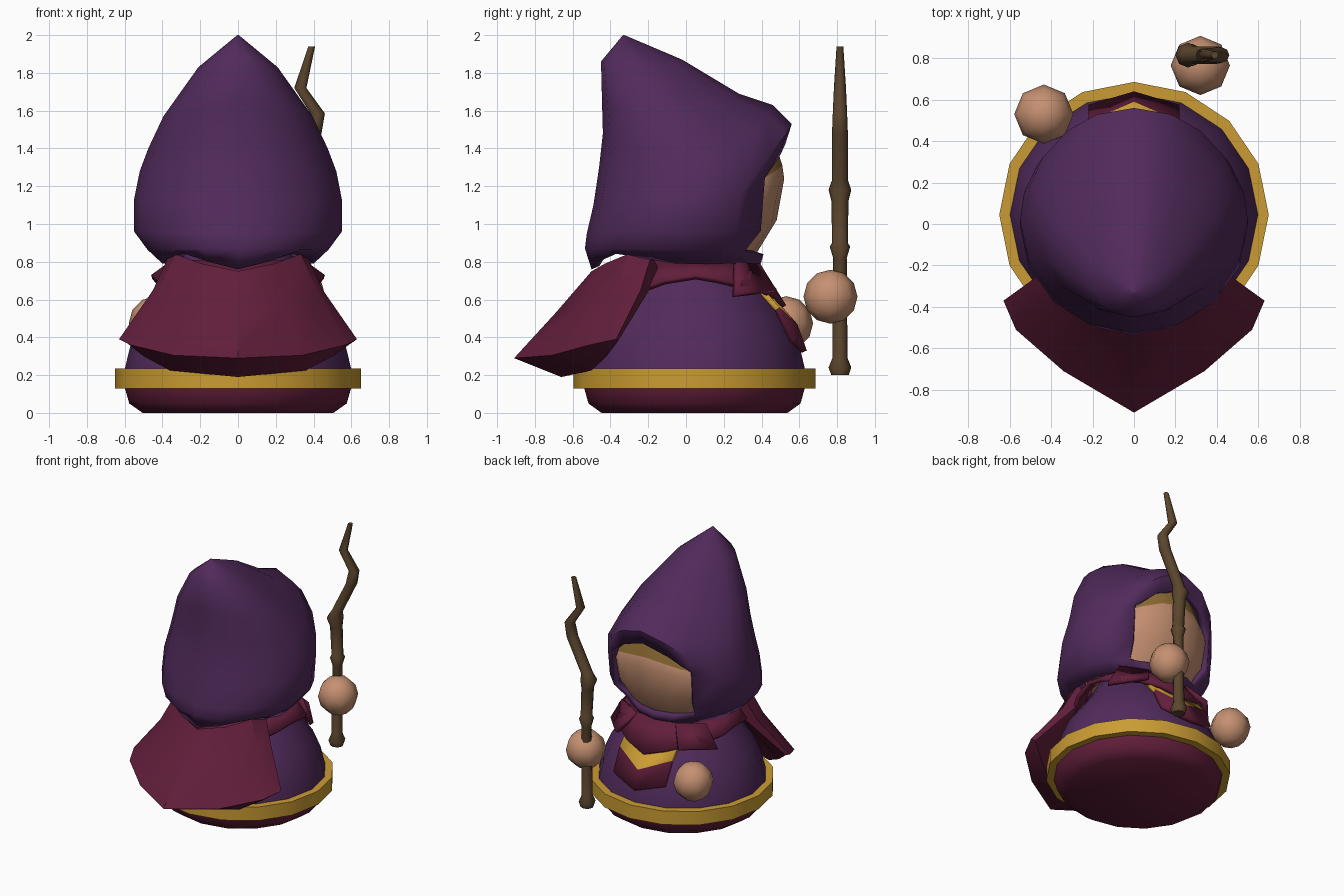
import bpy, bmesh, math
from mathutils import Vector

if "Cube" in bpy.data.objects:
    bpy.data.objects.remove(bpy.data.objects["Cube"], do_unlink=True)


def material(name, rgb):
    m = bpy.data.materials.new(name)
    m.use_nodes = True
    m.diffuse_color = (*rgb, 1)
    b = m.node_tree.nodes["Principled BSDF"]
    b.inputs["Base Color"].default_value = (*rgb, 1)
    b.inputs["Roughness"].default_value = 0.9
    return m


PURPLE = material("purple cloth", (0.084, 0.024, 0.107))
MAROON = material("maroon cloth", (0.122, 0.013, 0.044))
GOLD = material("gold trim", (0.59, 0.33, 0.033))
BROWN = material("brown gold", (0.27, 0.15, 0.035))
SKIN = material("skin", (0.56, 0.28, 0.165))
WOOD = material("dark wood", (0.105, 0.06, 0.027))


def finish(name, bm, mats, angle=40):
    me = bpy.data.meshes.new(name)
    bm.to_mesh(me)
    bm.free()
    ob = bpy.data.objects.new(name, me)
    bpy.context.collection.objects.link(ob)
    for m in mats:
        me.materials.append(m)
    bpy.ops.object.select_all(action="DESELECT")
    ob.select_set(True)
    bpy.context.view_layer.objects.active = ob
    bpy.ops.object.shade_smooth_by_angle(angle=math.radians(angle))
    return ob


def loft(rings, caps=(False, False), closed=False, wrap=True, skip=None, mat=None):
    """Skin rings of points, listed from the top down; skip and mat are face rules."""
    bm = bmesh.new()
    vs = [[bm.verts.new(p) for p in r] for r in rings]
    n = len(rings[0])
    for i in range(len(rings) if closed else len(rings) - 1):
        a, b = vs[i], vs[(i + 1) % len(vs)]
        for j in range(n if wrap else n - 1):
            if skip and skip(i, j):
                continue
            k = (j + 1) % n
            f = bm.faces.new((a[j], a[k], b[k], b[j]))
            f.material_index = mat(i, j) if mat else 0
    if caps[0]:
        bm.faces.new(vs[0][::-1])
    if caps[1]:
        bm.faces.new(vs[-1])
    return bm


def circle(r, z, n=16, c=(0, 0.045), sx=1.0, sy=1.0):
    return [(c[0] + sx * r * math.sin(2 * math.pi * j / n),
             c[1] + sy * r * math.cos(2 * math.pi * j / n), z) for j in range(n)]


# Angles round the head, closer together at the face opening
HALF = [0, 20, 38, 58, 75, 90, 112, 135, 157, 180]
ANGLES = [math.radians(a) for a in HALF + [360 - a for a in HALF[-2:0:-1]]]
N = len(ANGLES)


def oval(w, yb, yf, zs, zf, zb, lift=0.0):
    """Ring of half width w from yb to yf, with its own height at side, face and back.
    lift raises the back diagonals."""
    pts, yc, ry = [], (yb + yf) / 2, (yf - yb) / 2
    for a in ANGLES:
        c = math.cos(a)
        z = zs + ((zf if c > 0 else zb) - zs) * c ** 4
        if c < 0:
            z += lift * math.sin(2 * a) ** 2
        pts.append((w * math.sin(a), yc + ry * c, z))
    return pts


# Robe: purple above the belt, maroon hem below
profile = [(0.28, 0.84), (0.36, 0.70), (0.42, 0.62), (0.505, 0.50), (0.56, 0.37),
           (0.592, 0.24), (0.598, 0.15), (0.57, 0.05), (0.50, 0.0)]
robe = finish("robe", loft([circle(r, z, sx=1.01, sy=0.985) for r, z in profile], (True, True),
                           mat=lambda i, j: 1 if i >= 6 else 0), [PURPLE, MAROON], 50)
robe.data.polygons[-1].material_index = 1

# Belt hoop
finish("belt", loft([circle(r, z, sy=0.985) for r, z in
                     [(0.57, 0.235), (0.65, 0.235), (0.65, 0.13), (0.57, 0.13)]], closed=True),
       [GOLD], 30)

# Pointed hood with a face opening
hood_rings = [
    [(0.004 * math.sin(a), -0.33 + 0.004 * math.cos(a), 2.0) for a in ANGLES],
    oval(0.21, -0.45, -0.02, 1.83, 1.87, 1.86),
    oval(0.395, -0.445, 0.28, 1.57, 1.69, 1.66),
    oval(0.475, -0.44, 0.46, 1.40, 1.63, 1.48),
    oval(0.52, -0.46, 0.56, 1.28, 1.53, 1.30),
    oval(0.55, -0.49, 0.525, 1.13, 1.42, 1.10),
    oval(0.55, -0.525, 0.505, 0.96, 0.97, 0.95),
    oval(0.48, -0.535, 0.41, 0.865, 0.84, 0.87),
    oval(0.40, -0.50, 0.39, 0.79, 0.77, 0.76, 0.06),
]
hood = finish("hood", loft(hood_rings, (True, False),
                           skip=lambda i, j: i in (5, 6) and j in (0, 1, N - 1, N - 2)),
              [PURPLE], 55)
rim = hood.modifiers.new("rim", "SOLIDIFY")
rim.thickness = 0.045
rim.offset = -1

# Head with a brown-gold band across the brow
head_rings = [
    oval(0.30, -0.20, 0.46, 1.45, 1.47, 1.45),
    oval(0.43, -0.30, 0.51, 1.21, 1.31, 1.22),
    oval(0.46, -0.30, 0.52, 1.16, 1.24, 1.16),
    oval(0.46, -0.30, 0.48, 1.02, 1.02, 1.02),
    oval(0.38, -0.30, 0.37, 0.84, 0.84, 0.84),
]
finish("head", loft(head_rings, (True, True), mat=lambda i, j: 1 if i == 0 else 0), [SKIN, BROWN])

# Collar with a pointed front
hem = [(0.48, 0.57), (0.47, 0.62), (0.46, 0.655), (0.46, 0.68), (0.47, 0.71),
       (0.46, 0.73), (0.46, 0.70), (0.47, 0.64), (0.47, 0.62), (0.47, 0.62)]
hem += hem[-2:0:-1]
top = [(0.35 * math.sin(a), 0.03 + 0.35 * math.cos(a), 0.81) for a in ANGLES]
low = [(r * math.sin(a), 0.05 + r * math.cos(a), z) for (r, z), a in zip(hem, ANGLES)]
collar = finish("collar", loft([top, low]), [MAROON], 25)
edge = collar.modifiers.new("thickness", "SOLIDIFY")
edge.thickness = 0.03

# Flat lapels folded over the collar on both sides
for name, s in [("left_lapel", 1), ("right_lapel", -1)]:
    quad = [[(s * 0.17, 0.37, 0.79), (s * 0.36, 0.27, 0.80)],
            [(s * 0.27, 0.48, 0.655), (s * 0.46, 0.265, 0.63)]]
    bm = loft(quad, wrap=False)
    if s < 0:
        bmesh.ops.reverse_faces(bm, faces=bm.faces)
    lapel = finish(name, bm, [MAROON], 20)
    fold = lapel.modifiers.new("thickness", "SOLIDIFY")
    fold.thickness = 0.03

# Cape: half cross-sections from the side to the spine, mirrored
cape_rows = [
    [(0.36, -0.18, 0.845), (0.33, -0.31, 0.84), (0.19, -0.43, 0.79), (0, -0.50, 0.75)],
    [(0.45, -0.24, 0.65), (0.43, -0.36, 0.63), (0.25, -0.56, 0.56), (0, -0.69, 0.53)],
    [(0.63, -0.37, 0.39), (0.57, -0.51, 0.36), (0.34, -0.71, 0.305), (0, -0.91, 0.29)],
    [(0.60, -0.36, 0.38), (0.50, -0.42, 0.30), (0.36, -0.50, 0.225), (0, -0.66, 0.19)],
    [(0.31, -0.14, 0.74), (0.28, -0.20, 0.70), (0.15, -0.35, 0.70), (0, -0.40, 0.68)],
]
rows = [h + [(-x, y, z) for x, y, z in h[-2::-1]] for h in cape_rows]
bm = loft(rows, closed=True, wrap=False)
bmesh.ops.holes_fill(bm, edges=[e for e in bm.edges if e.is_boundary])
bmesh.ops.recalc_face_normals(bm, faces=bm.faces)
finish("cape", bm, [MAROON], 32)

# Front panel: gold chevron over maroon, following the robe
panel = []
for zc, yc, zs, ys in [(0.64, 0.44, 0.70, 0.37), (0.47, 0.59, 0.56, 0.495), (0.33, 0.64, 0.39, 0.575)]:
    panel.append([(-0.22, ys, zs), (0, yc, zc), (0.22, ys, zs)])
bm = loft(panel, wrap=False, mat=lambda i, j: 0 if i == 0 else 1)
tabard = finish("front_panel", bm, [GOLD, MAROON], 15)
cloth = tabard.modifiers.new("thickness", "SOLIDIFY")
cloth.thickness = 0.03

# Hands
for name, pos in [("staff_hand", (0.32, 0.765, 0.615)), ("free_hand", (-0.435, 0.53, 0.475))]:
    bm = bmesh.new()
    bmesh.ops.create_uvsphere(bm, u_segments=8, v_segments=6, radius=0.143)
    bmesh.ops.translate(bm, verts=bm.verts, vec=Vector(pos))
    finish(name, bm, [SKIN], 60)

# Crooked staff: x, z and radius from the tip down
path = [(0.39, 1.94, 0.018), (0.33, 1.72, 0.032), (0.422, 1.585, 0.038), (0.40, 1.48, 0.042),
        (0.275, 1.23, 0.043), (0.26, 1.18, 0.060), (0.27, 1.12, 0.045), (0.28, 0.90, 0.042),
        (0.28, 0.88, 0.054), (0.28, 0.82, 0.036), (0.275, 0.29, 0.040),
        (0.275, 0.24, 0.060), (0.275, 0.20, 0.046)]
finish("staff", loft([circle(r, z, 8, (x, 0.815)) for x, z, r in path], (True, True)), [WOOD], 55)
